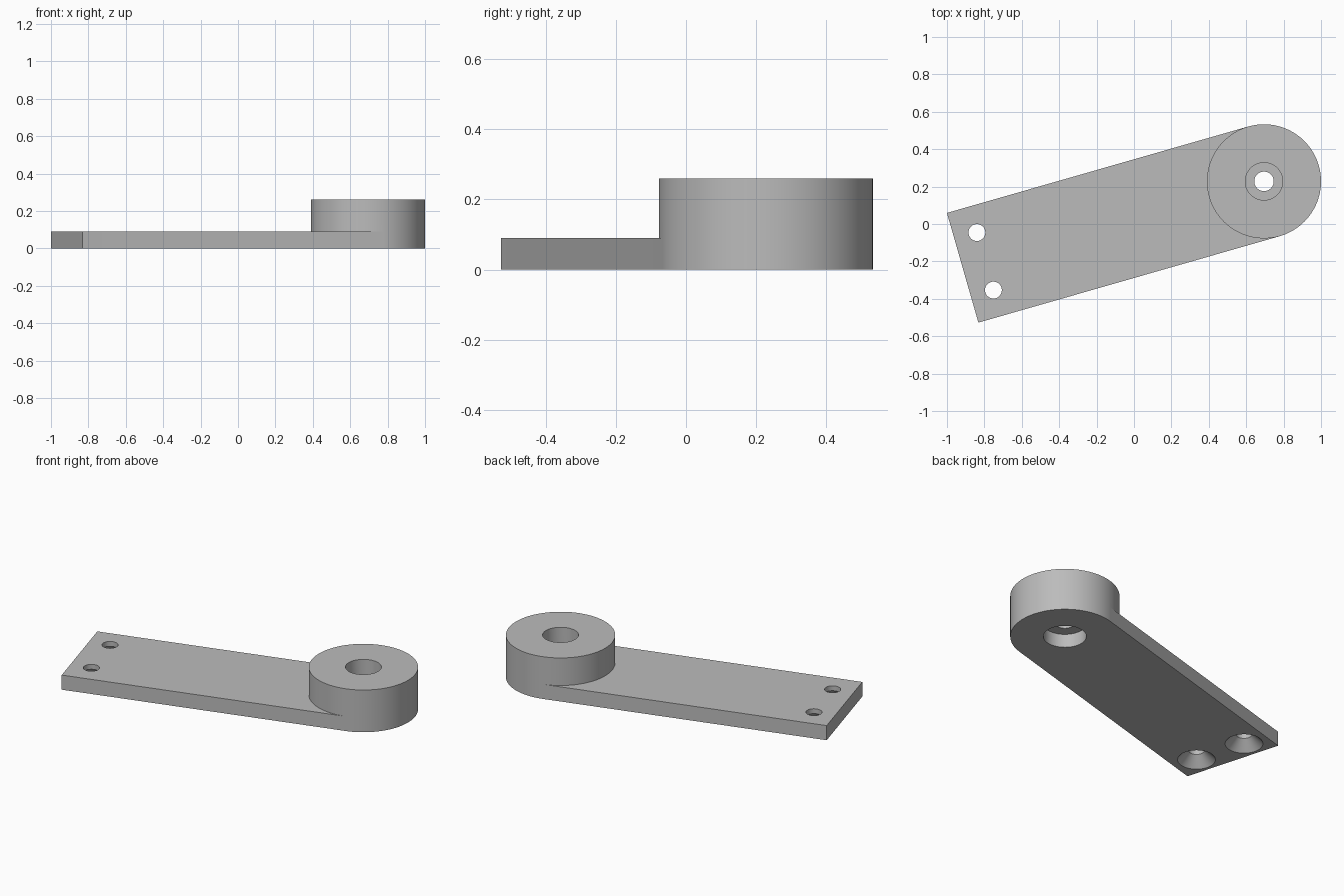
import bpy, bmesh, math
from mathutils import Matrix, Vector

cube = bpy.data.objects.get("Cube")
if cube:
    bpy.data.objects.remove(cube, do_unlink=True)

RADIUS, LENGTH = 0.305, 1.676
PLATE_H, BOSS_H = 0.09, 0.26
SEGMENTS = 96

# Arm frame: origin at the boss centre, arm running along local -x
frame = Matrix.Translation((0.695, 0.228, 0)) @ Matrix.Rotation(math.radians(16), 4, "Z")

grey = bpy.data.materials.new("grey")
grey.use_nodes = True
colour = (0.5, 0.5, 0.5, 1)
grey.diffuse_color = colour
grey.node_tree.nodes["Principled BSDF"].inputs["Base Color"].default_value = colour


def finish(name, bm):
    bmesh.ops.recalc_face_normals(bm, faces=bm.faces)
    mesh = bpy.data.meshes.new(name)
    bm.to_mesh(mesh)
    bm.free()
    mesh.materials.append(grey)
    obj = bpy.data.objects.new(name, mesh)
    obj.matrix_world = frame
    bpy.context.collection.objects.link(obj)
    return obj


def prism(name, outline, height):
    bm = bmesh.new()
    face = bm.faces.new([bm.verts.new((x, y, 0)) for x, y in outline])
    top = bmesh.ops.extrude_face_region(bm, geom=[face])["geom"]
    verts = [v for v in top if isinstance(v, bmesh.types.BMVert)]
    bmesh.ops.translate(bm, verts=verts, vec=(0, 0, height))
    return finish(name, bm)


def lathe(name, profile, centre=(0, 0)):
    """Closed solid turned from (radius, height) points that start and end on the axis."""
    bm = bmesh.new()
    verts = [bm.verts.new((r, 0, z)) for r, z in profile]
    edges = [bm.edges.new(pair) for pair in zip(verts, verts[1:])]
    bmesh.ops.spin(bm, geom=verts + edges, cent=(0, 0, 0), axis=(0, 0, 1),
                   angle=math.tau, steps=SEGMENTS, use_duplicate=False)
    bmesh.ops.remove_doubles(bm, verts=bm.verts, dist=1e-5)
    bmesh.ops.translate(bm, verts=bm.verts, vec=Vector((*centre, 0)))
    return finish(name, bm)


def combine(target, tool, operation):
    mod = target.modifiers.new(operation.lower(), "BOOLEAN")
    mod.operation = operation
    mod.solver = "EXACT"
    mod.object = tool
    bpy.context.view_layer.objects.active = target
    bpy.ops.object.modifier_apply(modifier=mod.name)
    bpy.data.objects.remove(tool, do_unlink=True)


# Flat plate, its long edges tangent to the boss
arm = prism("mounting_arm", [(-LENGTH, -RADIUS), (0, -RADIUS), (0, RADIUS), (-LENGTH, RADIUS)], PLATE_H)

# Round boss at the end of the arm
boss = lathe("boss", [(0, 0), (RADIUS, 0), (RADIUS, BOSS_H), (0, BOSS_H)])
combine(arm, boss, "UNION")

# Stepped bore: wide pocket below, narrow web, medium bore above
bore = lathe("bore_cutter", [(0, -0.05), (0.12, -0.05), (0.12, 0.083), (0.052, 0.083),
                             (0.052, 0.125), (0.1, 0.125), (0.1, 0.3), (0, 0.3)])
combine(arm, bore, "DIFFERENCE")

# Two screw holes, countersunk from below
for side in (-1, 1):
    screw = lathe("screw_cutter", [(0, -0.02), (0.126, -0.02), (0.045, 0.06), (0.045, 0.12), (0, 0.12)],
                  (-1.551, side * 0.16))
    combine(arm, screw, "DIFFERENCE")

# Smooth round walls, crisp rims
bpy.ops.object.select_all(action="DESELECT")
arm.select_set(True)
bpy.context.view_layer.objects.active = arm
bpy.ops.object.shade_smooth_by_angle(angle=math.radians(30))
